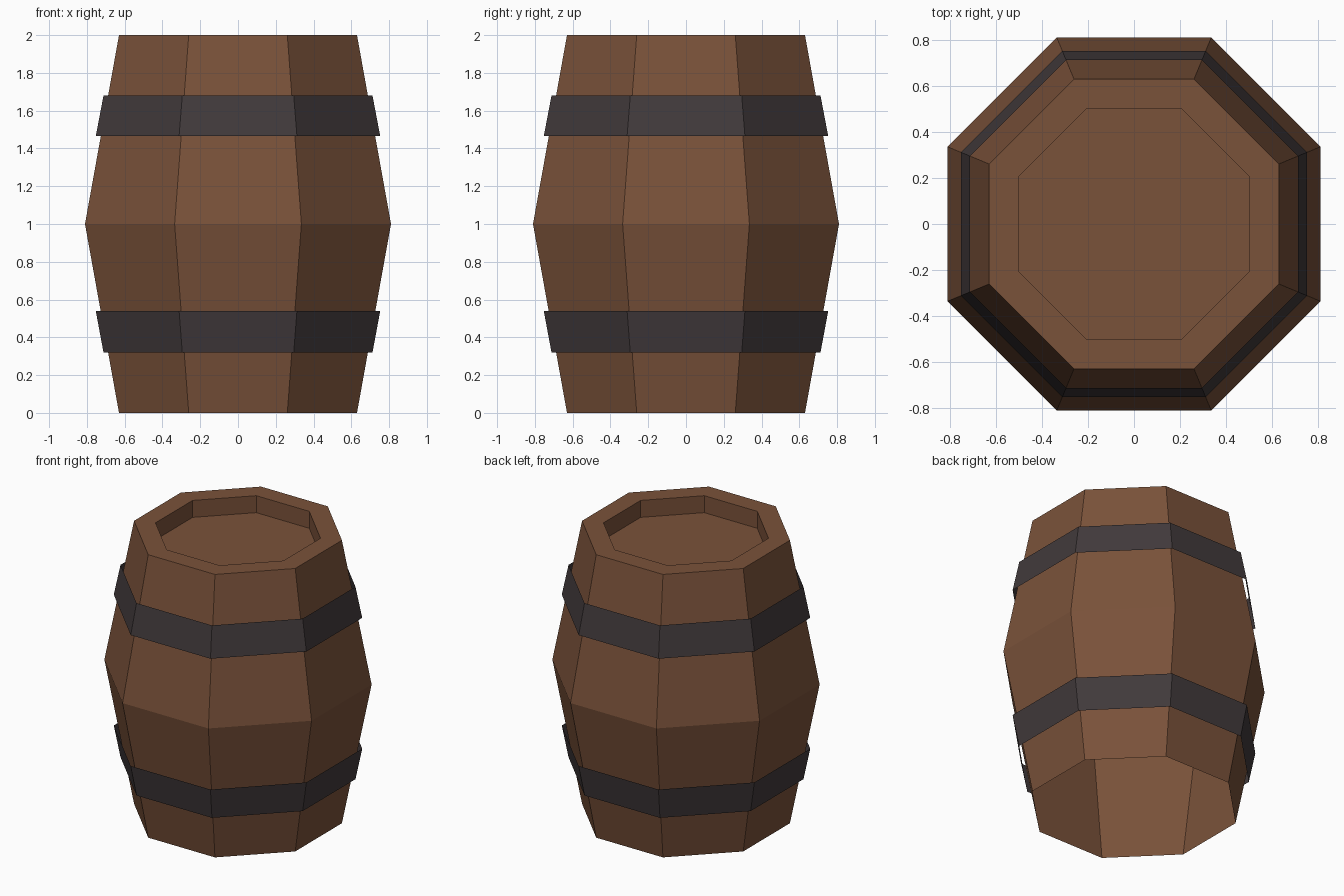
import bpy
import bmesh
from math import cos, sin, pi

SIDES = 8

cube = bpy.data.objects.get("Cube")
if cube:
    bpy.data.objects.remove(cube, do_unlink=True)


def make_material(name, rgb):
    mat = bpy.data.materials.new(name)
    mat.use_nodes = True
    colour = (*rgb, 1.0)
    mat.diffuse_color = colour
    bsdf = next(n for n in mat.node_tree.nodes if n.type == "BSDF_PRINCIPLED")
    bsdf.inputs["Base Color"].default_value = colour
    return mat


def lathe(name, profile, mat, cap_end=False):
    """Sweep a profile of (distance to flat side, height) round an octagon."""
    bm = bmesh.new()
    rings = []
    for apothem, z in profile:
        r = apothem / cos(pi / SIDES)
        angles = [(i + 0.5) * 2 * pi / SIDES for i in range(SIDES)]
        rings.append([bm.verts.new((r * cos(a), r * sin(a), z)) for a in angles])
    for low, high in zip(rings, rings[1:]):
        for i in range(SIDES):
            j = (i + 1) % SIDES
            bm.faces.new((low[i], low[j], high[j], high[i]))
    if cap_end:
        bm.faces.new(rings[-1])
    mesh = bpy.data.meshes.new(name)
    bm.to_mesh(mesh)
    bm.free()
    mesh.materials.append(mat)
    obj = bpy.data.objects.new(name, mesh)
    bpy.context.collection.objects.link(obj)
    return obj


wood = make_material("brown wood", (0.195, 0.084, 0.042))
iron = make_material("dark iron", (0.053, 0.042, 0.044))

# Bulging body, open below, with a rim and a sunken lid on top
lathe("barrel_body",
      [(0.63, 0), (0.81, 1), (0.63, 2), (0.5, 2), (0.5, 1.88)],
      wood, cap_end=True)

# Thin hoops standing slightly off the wood
lathe("lower_hoop", [(0.712, 0.32), (0.753, 0.54)], iron)
lathe("upper_hoop", [(0.753, 1.465), (0.712, 1.68)], iron)
